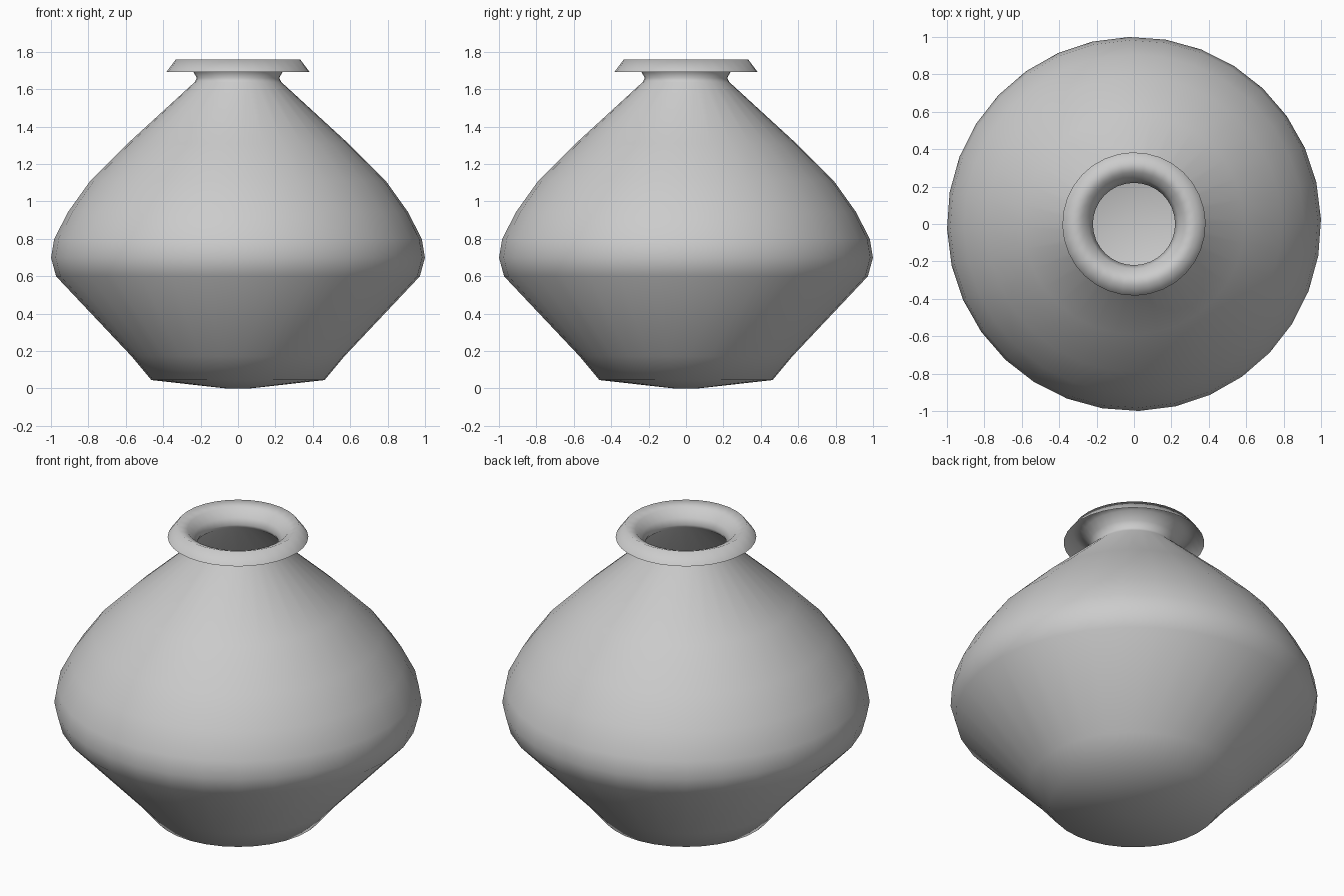
import bpy, bmesh, math

if "Cube" in bpy.data.objects:
    bpy.data.objects.remove(bpy.data.objects["Cube"])

SEGMENTS = 32
TURN = math.radians(1.5)

# Profile (radius, height) from base centre up to the folded lip
profile = [
    (0.06, 0.0), (0.463, 0.045), (0.57, 0.173), (0.973, 0.60),
    (1.0, 0.70), (0.983, 0.80), (0.908, 0.945), (0.79, 1.11),
    (0.59, 1.31), (0.232, 1.638), (0.22, 1.66), (0.24, 1.695),
    (0.275, 1.737), (0.332, 1.76), (0.383, 1.692),
]

# Vase body: lathe the profile
bm = bmesh.new()
rings = []
for r, z in profile:
    ring = []
    for i in range(SEGMENTS):
        a = TURN + 2 * math.pi * i / SEGMENTS
        ring.append(bm.verts.new((r * math.cos(a), r * math.sin(a), z)))
    rings.append(ring)
for low, high in zip(rings, rings[1:]):
    for i in range(SEGMENTS):
        j = (i + 1) % SEGMENTS
        bm.faces.new((low[i], low[j], high[j], high[i]))

# Base cap
bm.faces.new(rings[0][::-1])
for f in bm.faces:
    f.smooth = True

mesh = bpy.data.meshes.new("vase")
bm.to_mesh(mesh)
bm.free()
vase = bpy.data.objects.new("vase", mesh)
bpy.context.collection.objects.link(vase)
